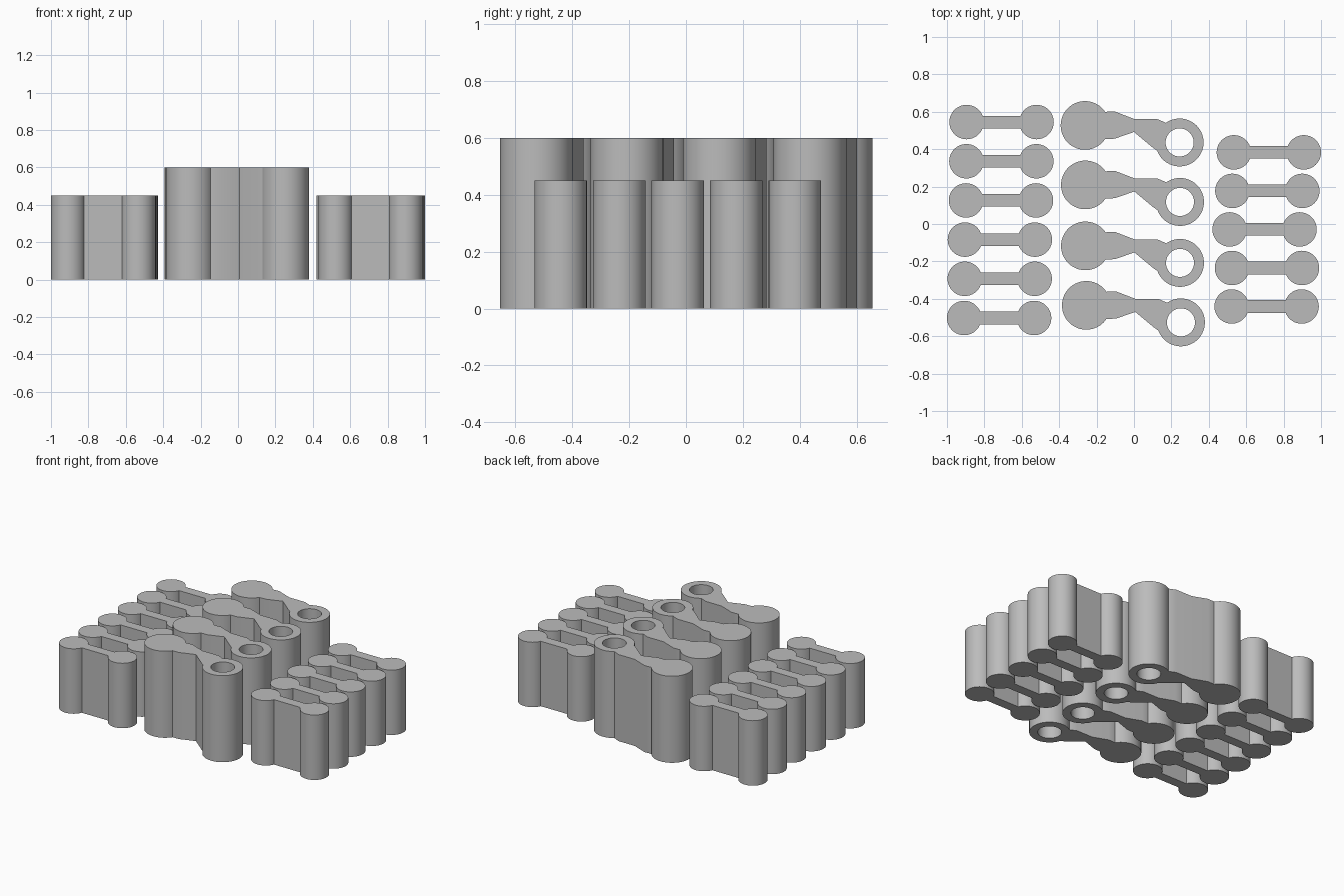
import bpy, bmesh
from math import radians, sin, cos

cube = bpy.data.objects.get("Cube")
if cube:
    bpy.data.objects.remove(cube, do_unlink=True)

grey = bpy.data.materials.new("plain grey")
grey.use_nodes = True
colour = (0.5, 0.5, 0.5, 1)
grey.diffuse_color = colour
grey.node_tree.nodes["Principled BSDF"].inputs["Base Color"].default_value = colour


def arc(cx, cy, r, start, end, steps=56):
    """Points along a circular arc, angles in degrees."""
    angles = [radians(start + (end - start) * i / steps) for i in range(steps + 1)]
    return [(cx + r * cos(a), cy + r * sin(a)) for a in angles]


def extrude_profile(name, loops, height, x, y):
    """Fill closed outlines (later ones are holes) and raise them to a height."""
    bm = bmesh.new()
    for loop in loops:
        verts = [bm.verts.new((px, py, 0)) for px, py in loop]
        for a, b in zip(verts, verts[1:] + verts[:1]):
            bm.edges.new((a, b))
    bmesh.ops.triangle_fill(bm, edges=bm.edges[:], use_beauty=True, normal=(0, 0, 1))
    lifted = bmesh.ops.extrude_face_region(bm, geom=bm.faces[:], use_keep_orig=True)["geom"]
    top = [v for v in lifted if isinstance(v, bmesh.types.BMVert)]
    bmesh.ops.translate(bm, verts=top, vec=(0, 0, height))
    bmesh.ops.recalc_face_normals(bm, faces=bm.faces[:])
    mesh = bpy.data.meshes.new(name)
    bm.to_mesh(mesh)
    bm.free()
    mesh.materials.append(grey)
    obj = bpy.data.objects.new(name, mesh)
    obj.location = (x, y, 0)
    bpy.context.collection.objects.link(obj)
    bpy.ops.object.select_all(action="DESELECT")
    obj.select_set(True)
    bpy.context.view_layer.objects.active = obj
    bpy.ops.object.shade_smooth_by_angle(angle=radians(30))


# Double-ended link: two round posts joined by a thin web
half = 0.187
link = arc(-half, 0, 0.092, 21.5, 338.5) + arc(half, 0, 0.092, -158.5, 158.5)

# Ring link: solid round post, cranked neck, and a bored ring
ring = (0.506, -0.091)
body = arc(0, 0, 0.13, 34, 326)
body += [(0.158, -0.071), (0.262, -0.035), (0.364, -0.12)]
body += arc(*ring, 0.128, 200, 485)
body += [(0.384, 0.035), (0.262, 0.035), (0.158, 0.075)]
bore = arc(*ring, 0.075, 0, 360)[:-1]

# Left-hand row of the layout
for i, x in enumerate((-0.708, -0.709, -0.711, -0.717, -0.718, -0.721)):
    extrude_profile(f"outer_link_right_{i + 1}", [link], 0.45, x, 0.545 - 0.2095 * i)

# Opposite row
for i, x in enumerate((0.721, 0.713, 0.698, 0.711, 0.709)):
    extrude_profile(f"outer_link_left_{i + 1}", [link], 0.45, x, 0.383 - 0.206 * i)

# Tall centre row
for i, (x, y) in enumerate(((-0.262, 0.527), (-0.26, 0.209), (-0.26, -0.117), (-0.255, -0.435))):
    extrude_profile(f"ring_link_{i + 1}", [body, bore], 0.6, x, y)
